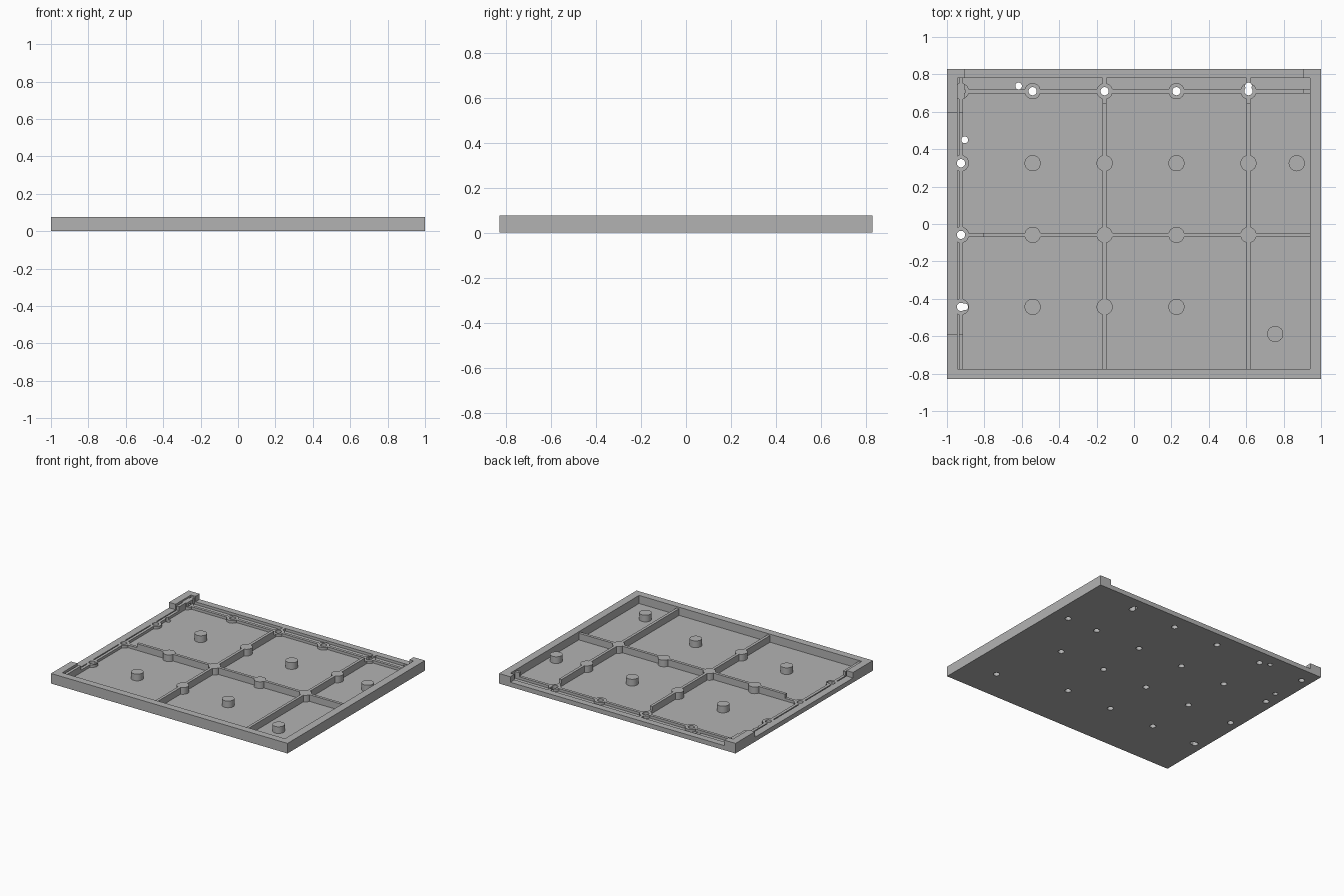
import bpy

if "Cube" in bpy.data.objects:
    bpy.data.objects.remove(bpy.data.objects["Cube"], do_unlink=True)

HEIGHT, FLOOR, RIB_TOP, LIP = 0.077, 0.015, 0.066, 0.035
EMBED = 0.006


def box(name, x0, x1, y0, y1, z0, z1):
    bpy.ops.mesh.primitive_cube_add(
        size=1, location=((x0 + x1) / 2, (y0 + y1) / 2, (z0 + z1) / 2))
    ob = bpy.context.object
    ob.name = name
    ob.scale = (x1 - x0, y1 - y0, z1 - z0)
    return ob


def cylinder(name, x, y, radius, z0, z1):
    bpy.ops.mesh.primitive_cylinder_add(
        vertices=32, radius=radius, depth=z1 - z0, location=(x, y, (z0 + z1) / 2))
    bpy.context.object.name = name
    return bpy.context.object


def combine(target, parts, operation):
    """Apply one boolean per helper, then drop the helpers."""
    for part in parts:
        mod = target.modifiers.new(part.name, "BOOLEAN")
        mod.operation = operation
        mod.solver = "EXACT"
        mod.object = part
    bpy.context.view_layer.update()
    graph = bpy.context.evaluated_depsgraph_get()
    mesh = bpy.data.meshes.new_from_object(target.evaluated_get(graph))
    target.modifiers.clear()
    target.data = mesh
    for part in parts:
        bpy.data.objects.remove(part, do_unlink=True)


# Shallow tray with a perimeter wall
tray = box("tray", -1, 1, -0.83, 0.83, 0, HEIGHT)
combine(tray, [box("cavity", -0.944, 0.94, -0.775, 0.78, FLOOR, 0.2)], "DIFFERENCE")

# Dividing ribs, running into the walls
ribs = [box("long_rib", x - 0.011, x + 0.011, -0.8, 0.8, EMBED, RIB_TOP)
        for x in (-0.925, -0.157, 0.612)]
ribs += [box("cross_rib", -0.96, 0.96, y - 0.011, y + 0.011, EMBED, RIB_TOP)
         for y in (-0.058, 0.71)]
combine(tray, ribs, "UNION")

# Screw bosses on a regular grid, plus two loose ones
columns = (-0.925, -0.542, -0.157, 0.227, 0.612)
rows = (-0.443, -0.058, 0.325, 0.71)
spots = [(x, y) for x in columns for y in rows if (x, y) != (0.612, -0.443)]
spots += [(0.87, 0.325), (0.755, -0.588)]
combine(tray, [cylinder("boss", x, y, 0.043, EMBED, RIB_TOP) for x, y in spots], "UNION")

# Lowered lips along the back and one side
lips = [box("back_lip", -0.905, 0.905, 0.645, 0.9, LIP, 0.2),
        box("side_lip", -1.1, -0.805, -0.59, 0.595, LIP, 0.2)]
combine(tray, lips, "DIFFERENCE")

# Screw holes from below (open where the bosses are lowered) and pin holes
holes = [cylinder("screw_hole", x, y, 0.022, -0.05, 0.05) for x, y in spots]
pins = [(-0.617, 0.738), (0.612, 0.738), (-0.905, 0.45), (-0.905, -0.443)]
holes += [cylinder("pin_hole", x, y, 0.018, -0.05, 0.2) for x, y in pins]
combine(tray, holes, "DIFFERENCE")

# Single plain grey
grey = bpy.data.materials.new("plain grey")
grey.use_nodes = True
colour = (0.45, 0.45, 0.45, 1)
grey.diffuse_color = colour
grey.node_tree.nodes["Principled BSDF"].inputs["Base Color"].default_value = colour
tray.data.materials.clear()
tray.data.materials.append(grey)
for face in tray.data.polygons:
    face.material_index = 0

bpy.ops.object.select_all(action="DESELECT")
tray.select_set(True)
bpy.context.view_layer.objects.active = tray
bpy.ops.object.shade_smooth_by_angle()
